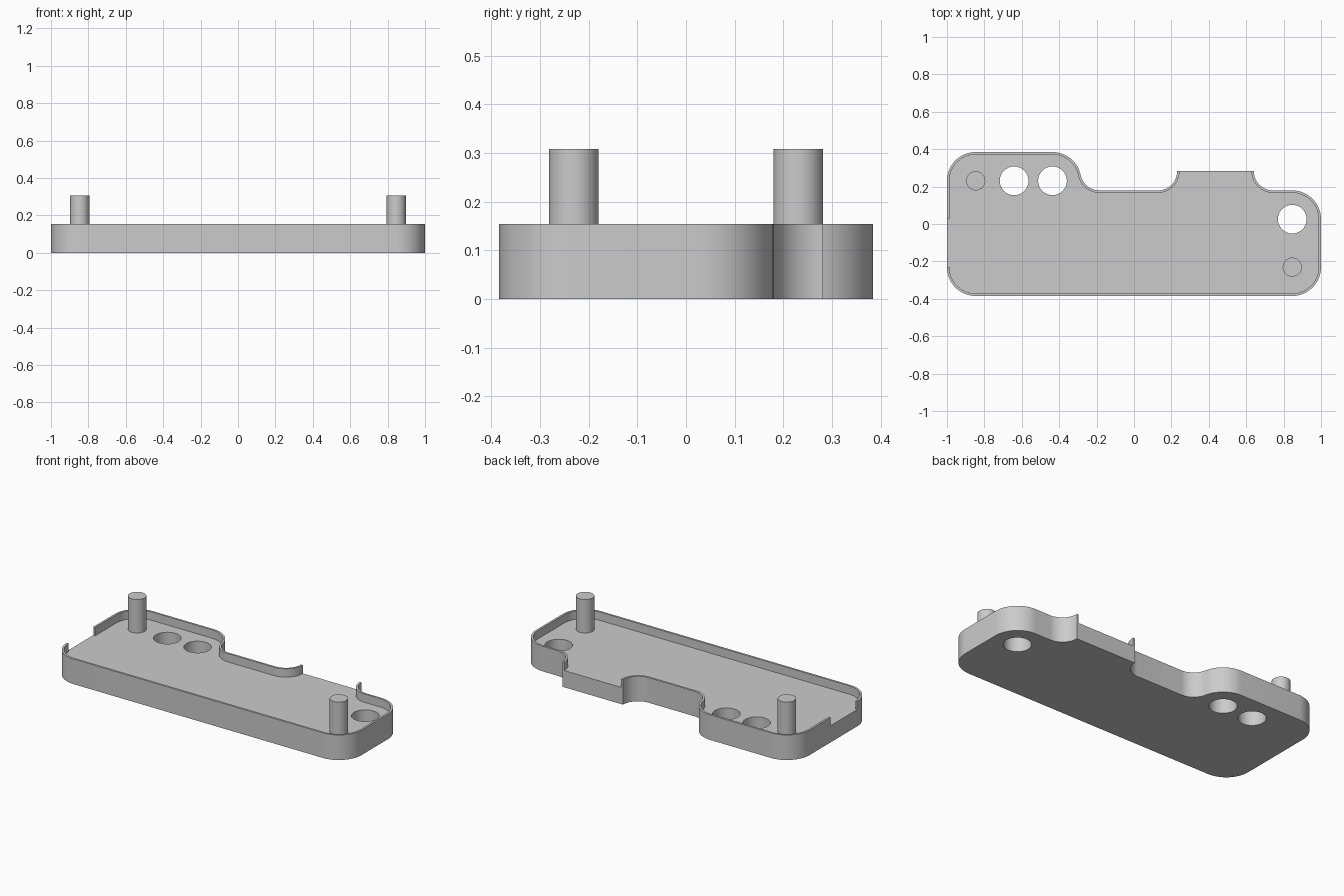
import bpy
from math import sin, cos, radians, sqrt, asin, degrees

cube = bpy.data.objects.get("Cube")
if cube:
    bpy.data.objects.remove(cube)

U = 2 / 39            # one design unit
FLOOR, RIM, PIN_TOP = 2 * U, 3 * U, 6 * U
THICK = 0.25          # rim thickness in design units
R, FILLET = 3, 2      # outer corner and inner fillet radii

grey = bpy.data.materials.new("grey plastic")
grey.use_nodes = True
grey.diffuse_color = (0.6, 0.6, 0.6, 1)
grey.node_tree.nodes["Principled BSDF"].inputs["Base Color"].default_value = grey.diffuse_color


def arc(cx, cy, r, start, end, steps=16):
    """Points along an arc, angles in degrees."""
    angles = [radians(start + (end - start) * i / steps) for i in range(steps + 1)]
    return [(cx + r * cos(a), cy + r * sin(a)) for a in angles]


def plate(name, loops, z0, z1):
    """Extrude closed 2D loops (inner loops become holes) from z0 to z1."""
    curve = bpy.data.curves.new(name, 'CURVE')
    curve.dimensions = '2D'
    curve.fill_mode = 'BOTH'
    curve.extrude = (z1 - z0) / 2
    for loop in loops:
        spline = curve.splines.new('POLY')
        spline.points.add(len(loop) - 1)
        for point, (x, y) in zip(spline.points, loop):
            point.co = (x * U, y * U, 0, 1)
        spline.use_cyclic_u = True
    obj = bpy.data.objects.new(name, curve)
    obj.location.z = (z0 + z1) / 2
    bpy.context.collection.objects.link(obj)
    bpy.ops.object.select_all(action='DESELECT')
    obj.select_set(True)
    bpy.context.view_layer.objects.active = obj
    bpy.ops.object.convert(target='MESH')
    obj = bpy.context.object
    finish(obj, name)


def finish(obj, name):
    obj.name = name
    obj.data.materials.clear()
    obj.data.materials.append(grey)
    bpy.ops.object.shade_smooth_by_angle(angle=radians(30))


# Where the lobe corner flows tangentially into its fillet
bend = degrees(asin(1 / (R + FILLET)))
fillet_x = -8.5 + sqrt((R + FILLET) ** 2 - 1)


def back_path(t):
    """Clockwise outline from the left side to the back tab, inset by t."""
    return ([(-19.5 + t, 0.5)]
            + arc(-16.5, 4.5, R - t, 180, 90)
            + arc(-8.5, 4.5, R - t, 90, bend)
            + arc(fillet_x, 5.5, FILLET + t, 180 + bend, 270)
            + arc(2.5, 5.5, FILLET + t, 270, 360))


def front_path(t):
    """Clockwise outline from the back tab round the front, inset by t."""
    return (arc(14.5, 5.5, FILLET + t, 180, 270)
            + arc(16.5, 0.5, R - t, 90, 0)
            + arc(16.5, -4.5, R - t, 0, -90)
            + arc(-16.5, -4.5, R - t, -90, -180))


# Thick floor with three round holes
holes = [arc(x, y, 1.5, 0, 348.75, 31) for x, y in ((-12.5, 4.5), (-8.5, 4.5), (16.5, 0.5))]
plate("floor", [back_path(0) + front_path(0)] + holes, 0, FLOOR)

# Thin rim, open at the back tab and on the right side
for name, path in (("back_rim", back_path), ("front_rim", front_path)):
    plate(name, [path(0) + path(THICK)[::-1]], FLOOR, RIM)

# Locating pins
for name, x, y in (("right_pin", -16.5, 4.5), ("left_pin", 16.5, -4.5)):
    bpy.ops.mesh.primitive_cylinder_add(vertices=32, radius=U, depth=PIN_TOP - FLOOR,
                                        location=(x * U, y * U, (PIN_TOP + FLOOR) / 2))
    finish(bpy.context.object, name)
